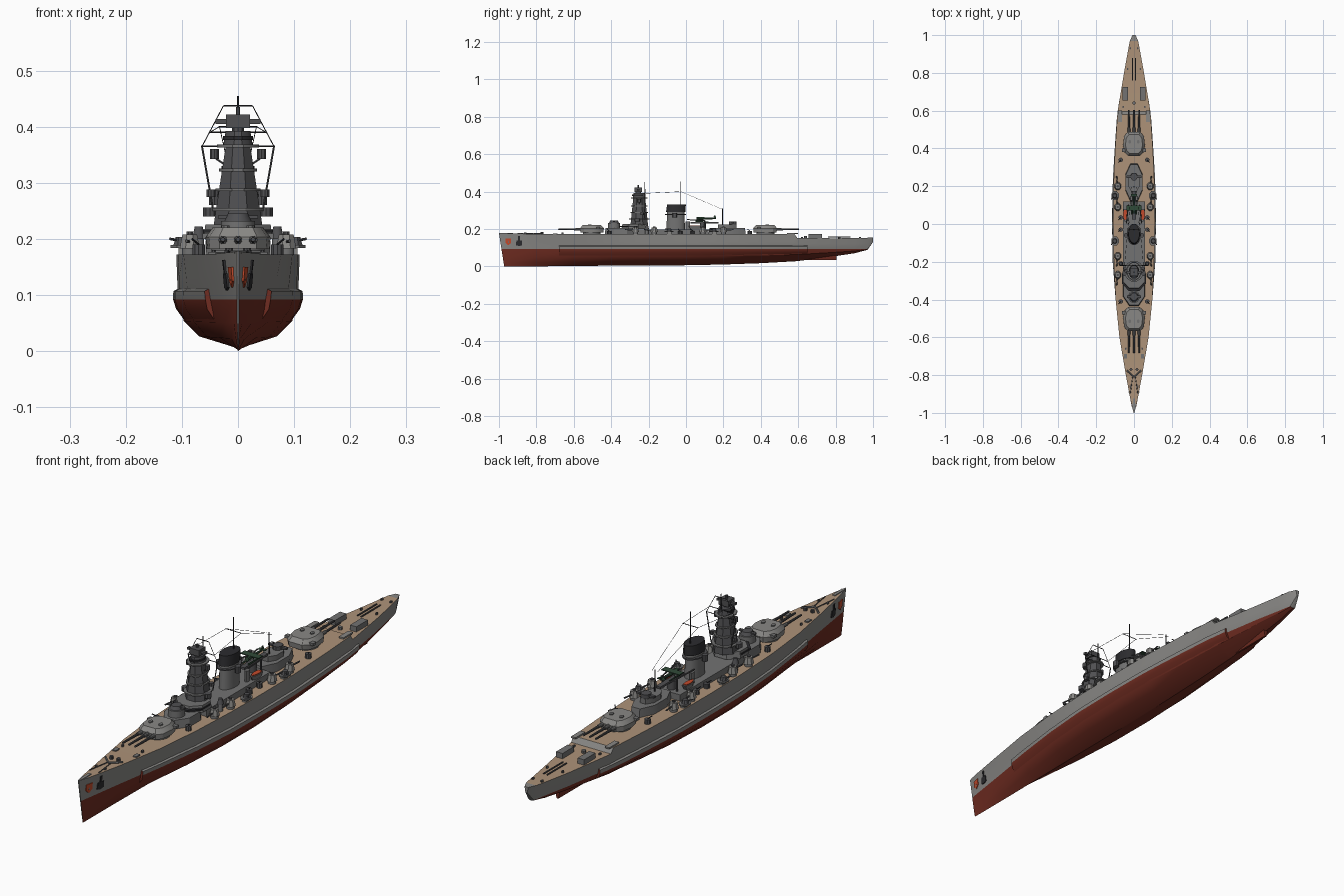
import bpy, bmesh, math
from mathutils import Vector
from mathutils.bvhtree import BVHTree

cube = bpy.data.objects.get("Cube")
if cube:
    bpy.data.objects.remove(cube)


def material(name, color):
    m = bpy.data.materials.new(name)
    m.use_nodes = True
    m.diffuse_color = (*color, 1)
    m.node_tree.nodes["Principled BSDF"].inputs["Base Color"].default_value = (*color, 1)
    return m


HULL = material("hull grey", (.25, .245, .235))
RED = material("bottom red", (.16, .025, .015))
WOOD = material("deck wood", (.42, .29, .19))
GREY = material("superstructure grey", (.17, .17, .17))
DARK = material("dark grey", (.08, .08, .085))
BLACK = material("soot black", (.025, .025, .028))
ORANGE = material("signal orange", (.55, .07, .025))
GREEN = material("aircraft green", (.03, .07, .04))
made = []


def finish(name, bm, *mats):
    bmesh.ops.recalc_face_normals(bm, faces=bm.faces)
    mesh = bpy.data.meshes.new(name)
    bm.to_mesh(mesh)
    bm.free()
    ob = bpy.data.objects.new(name, mesh)
    bpy.context.collection.objects.link(ob)
    for m in mats:
        mesh.materials.append(m)
    made.append(ob)
    return ob


def loft(bm, rings, caps=True, closed=True):
    vs = [[bm.verts.new(p) for p in ring] for ring in rings]
    n = len(vs[0])
    for a, b in zip(vs, vs[1:]):
        for i in range(n if closed else n - 1):
            j = (i + 1) % n
            bm.faces.new((a[i], a[j], b[j], b[i]))
    if caps:
        bm.faces.new(vs[0])
        bm.faces.new(vs[-1])
    return vs


def solid(name, mat, x, y, z0, z1, base, top=None, sides=4, shift=0):
    """Upright box, cylinder or tapered block with half sizes base and top."""
    rings = []
    for z, (rx, ry), dy in ((z0, base, 0), (z1, top or base, shift)):
        k = 1 / math.cos(math.pi / sides)
        turn = [(i + .5) * math.tau / sides for i in range(sides)]
        rings.append([(x + rx * k * math.cos(t), y + dy + ry * k * math.sin(t), z) for t in turn])
    bm = bmesh.new()
    loft(bm, rings)
    return finish(name, bm, mat)


def both(name, mat, x, *args, **kw):
    for side, s in (("left", 1), ("right", -1)):
        solid(f"{side}_{name}", mat, s * x, *args, **kw)


def rod(name, mat, p, q, r, r_end=None, sides=6):
    p, q = Vector(p), Vector(q)
    turn = (q - p).to_track_quat("Z", "Y")
    rings = []
    for c, rad in ((p, r), (q, r_end or r)):
        rings.append([c + turn @ Vector((rad * math.cos(i * math.tau / sides),
                                         rad * math.sin(i * math.tau / sides), 0)) for i in range(sides)])
    bm = bmesh.new()
    loft(bm, rings)
    return finish(name, bm, mat)


def rods(name, mat, p, q, r, r_end=None):
    for side, s in (("left", 1), ("right", -1)):
        rod(f"{side}_{name}", mat, (s * p[0], *p[1:]), (s * q[0], *q[1:]), r, r_end)


def prism(name, mat, half, y, levels, x=0, facing=1):
    """Mirrored plan outline stacked at (z, scale) levels."""
    outline = half + [(-px, py) for px, py in reversed(half)]
    bm = bmesh.new()
    loft(bm, [[(x + px * s, y + facing * py * s, z) for px, py in outline] for z, s in levels])
    return finish(name, bm, mat)


# Hull: y, deck half width, waterline half width, bilge half width, keel height, deck height
WATER = .092
stations = [(-1, .002, .0015, .001, 0, .178), (-.95, .015, .009, .004, 0, .176),
            (-.8, .043, .03, .012, 0, .173), (-.6, .077, .062, .032, .002, .172),
            (-.4, .097, .088, .055, .004, .172), (-.2, .107, .104, .068, .005, .172),
            (0, .11, .107, .07, .006, .172), (.2, .109, .105, .065, .01, .172),
            (.4, .1, .093, .05, .017, .172), (.58, .088, .08, .035, .027, .172),
            (.595, .087, .078, .033, .028, .152), (.8, .053, .045, .02, .055, .15),
            (.9, .035, .025, .012, .07, .151), (.97, .022, .012, .006, .088, .153),
            (1, .008, .004, .002, .13, .153)]
rings = []
for y, wd, ww, wb, k, d in stations:
    w = max(WATER, k)
    h = w - k
    half = [(wb, k + .24 * h), (wb + .72 * (ww - wb), k + .55 * h), (ww, w),
            ((ww + wd) / 2, (w + d) / 2), (wd, d)]
    section = [(-a, z) for a, z in reversed(half)] + [(0, k)] + half
    rake = max(0, (-y - .8) / .2) * .028
    rings.append([(a, y + rake * (1 - z / .178), z) for a, z in section])
bm = bmesh.new()
loft(bm, rings)
bm.normal_update()
bmesh.ops.recalc_face_normals(bm, faces=bm.faces)
for f in bm.faces:
    c = f.calc_center_median()
    if f.normal.z > .8 and c.z > .14 and -.96 < c.y < .98:
        f.material_index = 2
    elif c.z < WATER and abs(c.y) < .98:
        f.material_index = 1
tree = BVHTree.FromBMesh(bm)
finish("hull", bm, HULL, RED, WOOD)
solid("bow_cap", HULL, 0, -.955, .174, .179, (.006, .03), (.006, .03), sides=4)
solid("skeg", RED, 0, .69, .033, .075, (.004, .115), (.012, .115))


def skin(y, z):
    hit = tree.ray_cast(Vector((1, y, z)), Vector((-1, 0, 0)))[0]
    return hit.x if hit else 0


# Side bulges
for side, s in (("left", 1), ("right", -1)):
    bm = bmesh.new()
    rings = []
    for i in range(15):
        y = -.68 + 1.33 * i / 14
        prof = [(skin(y, .112) - .003, .112), (skin(y, .105) + .008, .107), (skin(y, WATER) + .009, WATER),
                (skin(y, .075) + .008, .075), (skin(y, .053) - .002, .053)]
        rings.append([(s * px, y, z) for px, z in prof])
    loft(bm, rings)
    for f in bm.faces:
        f.material_index = int(f.calc_center_median().z < WATER)
    finish(f"{side}_bulge", bm, HULL, RED)


# Bow crests and anchors as thin plates on the skin
def plate(name, mat, corners):
    for side, s in (("left", 1), ("right", -1)):
        bm = bmesh.new()
        inner = [(s * (skin(y, z) - .002), y, z) for y, z in corners]
        outer = [(s * (skin(y, z) + .003), y, z) for y, z in corners]
        loft(bm, [inner, outer])
        finish(f"{side}_{name}", bm, mat)


plate("bow_crest", ORANGE, [(-.965, .15), (-.935, .15), (-.935, .125), (-.95, .113), (-.965, .125)])
plate("crest_center", GREY, [(-.953, .142), (-.947, .142), (-.947, .126), (-.953, .126)])
plate("anchor_shank", BLACK, [(-.897, .162), (-.888, .162), (-.888, .118), (-.897, .118)])
plate("anchor_flukes", BLACK, [(-.907, .138), (-.878, .138), (-.876, .113), (-.892, .108), (-.909, .113)])

# Deck fittings
rods("breakwater", GREY, (0, -.81, .176), (.038, -.775, .176), .004)
rods("anchor_chain", DARK, (.006, -.8, .175), (.02, -.9, .177), .002)
both("capstan", DARK, .016, -.77, .172, .184, (.007, .007), sides=10)
both("deck_hatch", GREY, .045, -.7, .172, .177, (.008, .012))
both("aft_deckhouse", GREY, .047, .69, .15, .172, (.014, .036))
solid("aft_skylight", GREY, 0, .64, .15, .162, (.008, .008), sides=8)
rods("stern_boom", DARK, (.008, .76, .158), (.008, .88, .158), .003)
for y in (-.86, -.66, .62, .82, .93):
    x = skin(y, .145) * .7
    both("bollard", DARK, x, y, .148, .18 if y < .6 else .158, (.004, .006), sides=8)
both("step_fairing", HULL, .074, .57, .172, .178, (.01, .03))

# Main turrets with three guns each
for tag, y0, f in (("front", -.505, 1), ("rear", .425, -1)):
    solid(f"{tag}_barbette", GREY, 0, y0, .17, .186, (.047, .047), sides=20)
    house = [(.034, -.062), (.052, -.04), (.058, .01), (.05, .045), (.03, .066)]
    prism(f"{tag}_gunhouse", HULL, house, y0, [(.182, .96), (.203, 1), (.22, .78)], facing=f)
    solid(f"{tag}_turret_rangefinder", GREY, 0, y0 + f * .035, .2, .21, (.063, .009))
    both(f"{tag}_turret_hood", GREY, .022, y0 - f * .01, .216, .224, (.007, .01), sides=8)
    for i in (-1, 0, 1):
        x = i * .027
        rod(f"{tag}_gun_sleeve", GREY, (x, y0 - f * .05, .198), (x, y0 - f * .085, .198), .008, .007, 10)
        rod(f"{tag}_gun_barrel", DARK, (x, y0 - f * .08, .198), (x, y0 - f * .178, .199), .0055, .004, 10)

# Deckhouses
solid("forward_house", GREY, 0, -.35, .17, .205, (.058, .085), (.055, .08), sides=8)
solid("middle_house", GREY, 0, -.08, .17, .197, (.058, .2))
solid("aft_house", GREY, 0, .22, .17, .205, (.046, .1), (.044, .095), sides=8)
solid("aft_control_base", GREY, 0, .22, .205, .225, (.03, .05), sides=8)
solid("aft_director", DARK, 0, .25, .225, .24, (.018, .02), sides=12)
solid("aft_rangefinder", DARK, 0, .25, .23, .237, (.04, .006))

# Conning tower and bridge
solid("conning_tower", GREY, 0, -.385, .2, .232, (.03, .032), sides=16)
solid("conning_roof", DARK, 0, -.385, .232, .245, (.024, .026), (.018, .02), sides=16)
solid("conning_rangefinder", DARK, 0, -.385, .236, .242, (.036, .006))
solid("bridge_base", GREY, 0, -.28, .2, .226, (.062, .065), (.058, .06), sides=8)
solid("bridge_windows", BLACK, 0, -.29, .211, .217, (.0625, .066), sides=8)
solid("mast_tower", DARK, 0, -.25, .22, .365, (.044, .047), (.022, .032), sides=8)
for z, w, l in ((.25, .05, .055), (.285, .04, .048), (.32, .034, .044), (.363, .037, .045)):
    solid("tower_platform", GREY, 0, -.25, z, z + .005, (w, l), sides=12)
both("wing_searchlight", DARK, .05, -.26, .24, .256, (.012, .014), sides=10)
both("wing_director", DARK, .048, -.235, .275, .288, (.008, .009), sides=10)
both("upper_light", DARK, .042, -.25, .342, .36, (.008, .009), sides=10)
rods("light_bracket", DARK, (.02, -.25, .33), (.042, -.25, .345), .002)
solid("foretop", DARK, 0, -.25, .368, .392, (.026, .034), (.022, .03), sides=12)
solid("foretop_windows", BLACK, 0, -.255, .376, .383, (.027, .034), sides=12)
solid("top_pedestal", DARK, 0, -.255, .39, .402, (.011, .014), sides=10)
solid("top_rangefinder", DARK, 0, -.255, .398, .422, (.021, .02))
solid("rangefinder_arms", DARK, 0, -.255, .405, .414, (.04, .006))
solid("radar_post", DARK, 0, -.255, .42, .435, (.004, .004), sides=8)
rod("fore_topmast", BLACK, (0, -.22, .37), (0, -.22, .452), .003, .002)
for z, x in ((.365, .066), (.39, .05), (.437, .026)):
    rod("signal_yard", BLACK, (-x, -.22, z), (x, -.22, z), .0014)
rods("tower_strut", DARK, (.064, -.22, .364), (.044, -.22, .25), .002)
rods("upper_stay", BLACK, (.064, -.22, .365), (.026, -.22, .437), .001)

# Funnel and main mast
solid("funnel", GREY, 0, -.055, .19, .292, (.029, .05), (.027, .046), sides=20)
solid("funnel_platform", DARK, 0, -.055, .275, .28, (.038, .056), sides=20)
solid("funnel_cap", BLACK, 0, -.055, .29, .33, (.031, .052), (.029, .05), sides=20, shift=.004)
both("funnel_searchlight", DARK, .042, -.06, .26, .285, (.01, .012), sides=10)
both("funnel_vent", GREY, .033, .01, .195, .24, (.008, .012), sides=10)
rod("main_mast", BLACK, (0, -.028, .2), (0, -.028, .455), .004, .002)
rod("main_yard", BLACK, (-.035, -.028, .4), (.035, -.028, .4), .0014)
rod("aft_mast", BLACK, (0, .195, .2), (0, .195, .31), .003, .002)
rods("fore_aerial", BLACK, (.05, -.22, .39), (.033, -.028, .4), .0007)
rods("aft_aerial", BLACK, (.033, -.028, .4), (.012, .195, .305), .0007)

# Aircraft on its catapult
solid("catapult_pivot", DARK, 0, .09, .195, .23, (.016, .016), sides=12)
solid("catapult", DARK, 0, .1, .228, .236, (.01, .075))
rod("fuselage", GREEN, (0, .055, .256), (0, .16, .256), .009, .003, 8)
solid("aircraft_wing", GREEN, 0, .085, .261, .264, (.04, .014))
solid("tailplane", GREEN, 0, .153, .257, .259, (.016, .007))
solid("aircraft_fin", GREEN, 0, .154, .256, .272, (.001, .008), (.001, .004))
rods("aircraft_float", GREEN, (.012, .05, .241), (.012, .12, .241), .004, .002)
rods("float_strut", GREEN, (.012, .085, .241), (.006, .085, .258), .0015)

# Boats and cranes
boat = [(.003, -.036), (.011, -.018), (.013, .005), (.009, .03)]
for s in (-1, 1):
    prism("boat_hull", GREY, boat, .05, [(.19, .6), (.215, 1)], x=s * .046)
    prism("boat_interior", ORANGE, boat, .05, [(.214, .8), (.218, .8)], x=s * .046)
rods("crane_post", DARK, (.03, .1, .19), (.03, .1, .245), .004)
rods("crane_jib", DARK, (.03, .1, .245), (.04, .005, .25), .003)

# Secondary turrets along each side
for y, f in ((-.27, -1), (-.17, -1), (.09, 1), (.2, 1)):
    both("secondary_base", GREY, .086, y, .17, .184, (.014, .014), sides=12)
    both("secondary_house", HULL, .086, y, .183, .208, (.018, .02), (.013, .014), sides=8)
    both("secondary_sight", DARK, .086, y, .207, .213, (.006, .006), sides=8)
    rods("secondary_gun", DARK, (.088, y + f * .015, .195), (.092, y + f * .055, .196), .003)

# Anti-aircraft mounts on side sponsons
for y in (-.09, .15):
    both("sponson", GREY, .1, y, .184, .189, (.02, .024), sides=8)
    both("sponson_support", HULL, .098, y, .17, .185, (.008, .012))
    both("twin_mount", DARK, .102, y, .189, .203, (.013, .014), (.009, .01), sides=8)
    rods("twin_gun", DARK, (.105, y, .197), (.121, y - .02, .2), .0025)
for y in (-.41, -.03, .035, .34):
    both("light_gun_tub", DARK, .07, y, .172, .19, (.011, .011), sides=10)
    rods("light_gun", BLACK, (.07, y, .19), (.082, y - .012, .2), .0018)
both("high_director", DARK, .07, -.21, .2, .222, (.012, .012), (.007, .007), sides=12)
both("director_stand", GREY, .07, -.21, .17, .2, (.009, .009), sides=12)

# Smooth the rounded parts, keep the edges crisp
bpy.ops.object.select_all(action="DESELECT")
for ob in made:
    ob.select_set(True)
bpy.context.view_layer.objects.active = made[0]
bpy.ops.object.shade_smooth_by_angle(angle=math.radians(32))
